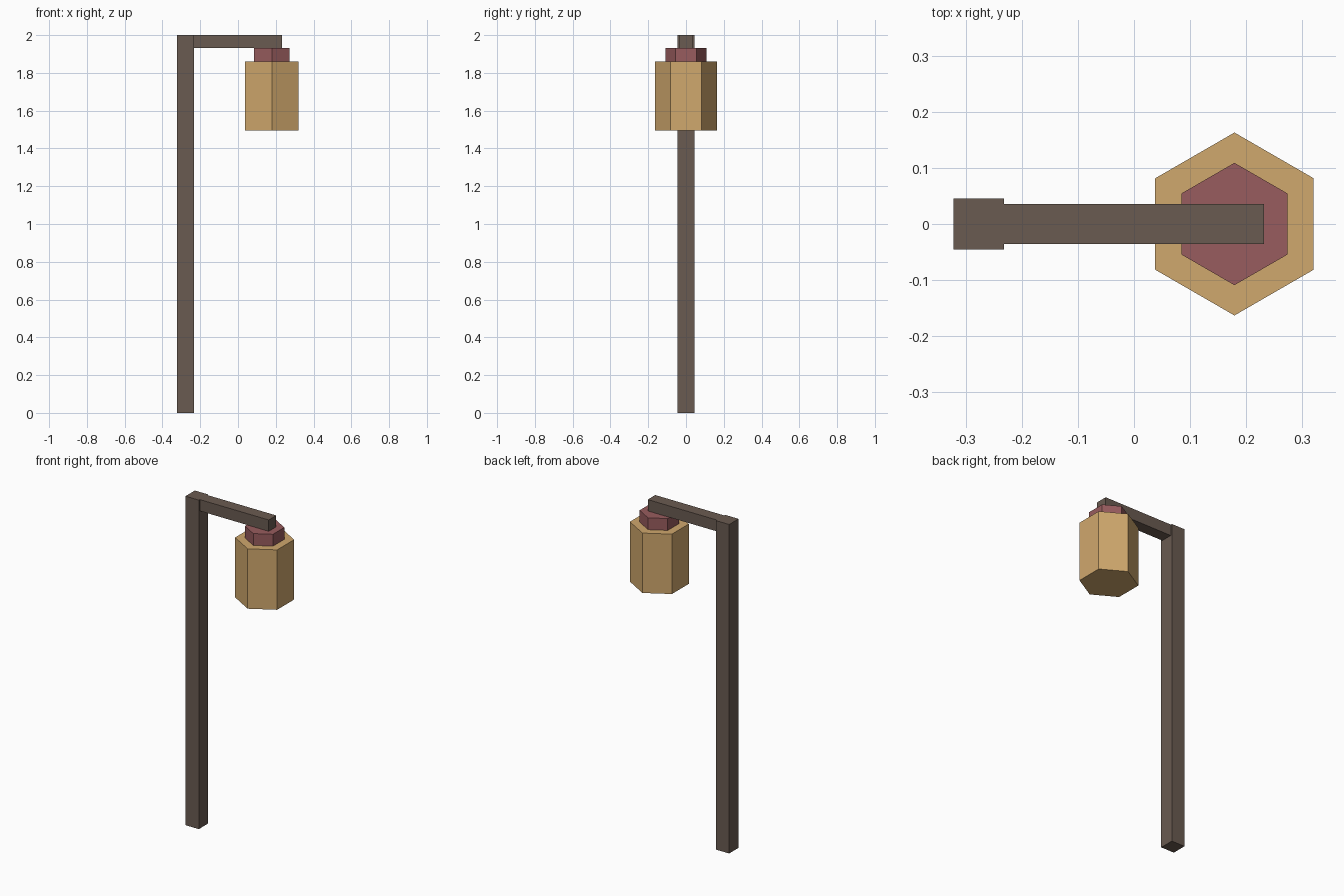
import bpy
from math import cos, sin, pi

cube = bpy.data.objects.get("Cube")
if cube:
    bpy.data.objects.remove(cube, do_unlink=True)


def material(name, rgb):
    """Flat colour from 0-255 sRGB values, converted to linear."""
    linear = [((c / 255 + 0.055) / 1.055) ** 2.4 for c in rgb]
    mat = bpy.data.materials.new(name)
    mat.use_nodes = True
    mat.diffuse_color = (*linear, 1)
    bsdf = mat.node_tree.nodes["Principled BSDF"]
    bsdf.inputs["Base Color"].default_value = (*linear, 1)
    bsdf.inputs["Roughness"].default_value = 0.9
    return mat


def prism(name, outline, z0, z1, mat):
    """Closed upright prism over a counter-clockwise outline."""
    n = len(outline)
    verts = [(x, y, z) for z in (z0, z1) for x, y in outline]
    faces = [tuple(reversed(range(n))), tuple(range(n, 2 * n))]
    faces += [(i, (i + 1) % n, n + (i + 1) % n, n + i) for i in range(n)]
    mesh = bpy.data.meshes.new(name)
    mesh.from_pydata(verts, [], faces)
    mesh.materials.append(mat)
    obj = bpy.data.objects.new(name, mesh)
    bpy.context.collection.objects.link(obj)
    return obj


def rectangle(x0, x1, half_y):
    return [(x0, -half_y), (x1, -half_y), (x1, half_y), (x0, half_y)]


def hexagon(cx, radius):
    return [(cx + radius * cos(a), radius * sin(a))
            for a in (pi / 6 + i * pi / 3 for i in range(6))]


wood = material("dark wood", (106, 91, 81))
rust = material("rusty red", (152, 92, 94))
glow = material("lantern tan", (208, 168, 109))

POST_X, ARM_X, LAMP_X = -0.232, 0.232, 0.179

# Post and overhanging arm
prism("post", rectangle(-0.322, POST_X, 0.045), 0, 2, wood)
prism("arm", rectangle(POST_X, ARM_X, 0.036), 1.931, 2, wood)

# Hanging lantern with its cap
prism("lantern_cap", hexagon(LAMP_X, 0.109), 1.859, 1.931, rust)
prism("lantern_body", hexagon(LAMP_X, 0.163), 1.495, 1.859, glow)
